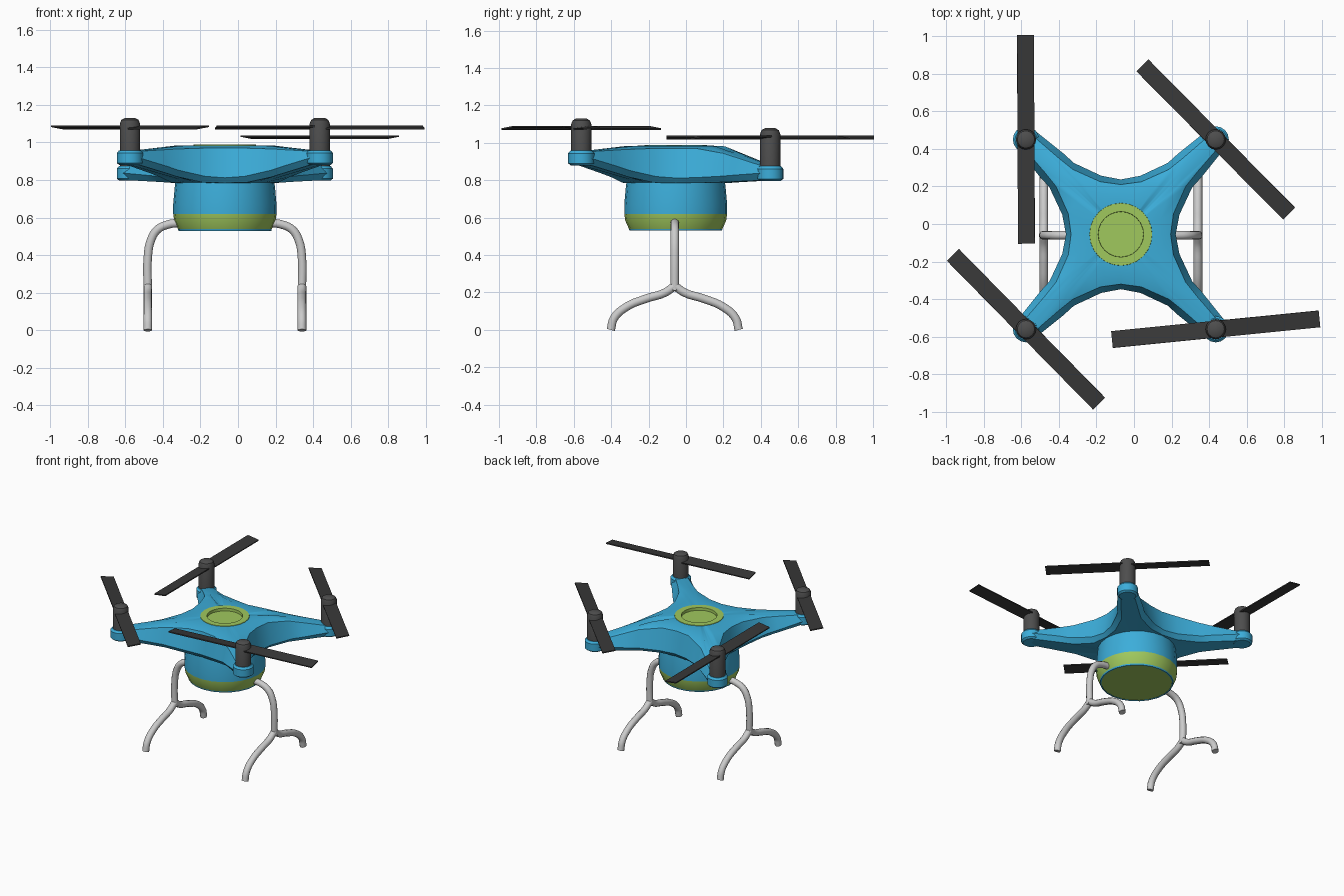
import bpy, bmesh
from math import pi, cos, sin, hypot, atan2, radians
from mathutils import Matrix, Vector

if "Cube" in bpy.data.objects:
    bpy.data.objects.remove(bpy.data.objects["Cube"])

CX, CY = -0.07, -0.055      # body axis
ARM = 0.505                 # motor offset from the axis along x and y


def material(name, rgb):
    m = bpy.data.materials.new(name)
    m.diffuse_color = (*rgb, 1)
    m.use_nodes = True
    m.node_tree.nodes["Principled BSDF"].inputs["Base Color"].default_value = m.diffuse_color
    return m


BLUE = material("blue", (0.045, 0.42, 0.70))
GREEN = material("green", (0.35, 0.58, 0.11))
DARK = material("dark_grey", (0.075, 0.075, 0.075))
BLACK = material("blade_black", (0.04, 0.04, 0.04))


def finish(name, bm, mat, angle=30):
    bmesh.ops.remove_doubles(bm, verts=bm.verts, dist=1e-5)
    bmesh.ops.recalc_face_normals(bm, faces=bm.faces)
    me = bpy.data.meshes.new(name)
    bm.to_mesh(me)
    bm.free()
    ob = bpy.data.objects.new(name, me)
    bpy.context.collection.objects.link(ob)
    if mat:
        me.materials.append(mat)
    bpy.ops.object.select_all(action='DESELECT')
    bpy.context.view_layer.objects.active = ob
    ob.select_set(True)
    bpy.ops.object.shade_smooth_by_angle(angle=radians(angle))
    return ob


def loft(bm, rings):
    vs = [[bm.verts.new(p) for p in r] for r in rings]
    n = len(vs[0])
    for a, b in zip(vs, vs[1:]):
        for i in range(n):
            j = (i + 1) % n
            bm.faces.new((a[i], a[j], b[j], b[i]))
    return vs


def lathe(name, x, y, profile, mat, seg=24, cap_start=False, cap_end=False):
    bm = bmesh.new()
    rings = loft(bm, [[(x + r * cos(2 * pi * i / seg), y + r * sin(2 * pi * i / seg), z)
                       for i in range(seg)] for r, z in profile])
    if cap_start:
        bm.faces.new(rings[0])
    if cap_end:
        bm.faces.new(rings[-1])
    return finish(name, bm, mat)


# Four-armed shell: half-quadrant outlines (axis to diagonal), swept into rings
def outline(half):
    tip = ((half[-1][0] + half[-1][1]) / 2 + 0.02,) * 2
    quad = half + [tip] + [(y, x) for x, y in reversed(half[1:])]
    pts = []
    for k in range(4):
        c, s = round(cos(k * pi / 2)), round(sin(k * pi / 2))
        pts += [(c * x - s * y, s * x + c * y) for x, y in quad]
    return pts


def height(p, centre, front, back, start=0.3):
    t = min(max((hypot(*p) - start) / (0.70 - start), 0), 1)
    return centre + ((front if p[1] < 0 else back) - centre) * t


def place(pts, *z):
    return [(CX + p[0], CY + p[1], height(p, *z)) for p in pts]


def circle_of(pts, r):
    return [(r * cos(atan2(y, x)), r * sin(atan2(y, x))) for x, y in pts]


top = outline([(0.265, 0), (0.28, 0.11), (0.345, 0.255), (0.405, 0.33), (0.53, 0.475)])
wide = outline([(0.292, 0), (0.312, 0.105), (0.38, 0.25), (0.43, 0.305), (0.55, 0.455)])
low = outline([(0.272, 0), (0.285, 0.115), (0.345, 0.25), (0.40, 0.315), (0.535, 0.47)])
hub = circle_of(top, 0.16)
mid = [((a[0] + b[0]) / 2, (a[1] + b[1]) / 2) for a, b in zip(hub, top)]
bm = bmesh.new()
loft(bm, [place(hub, 0.985, 0.985, 0.985),
          place(mid, 0.984, 0.955, 0.875, 0.33),
          place(top, 0.970, 0.952, 0.872, 0.33),
          place(wide, 0.812, 0.918, 0.838),
          place(low, 0.785, 0.885, 0.800),
          place(circle_of(low, 0.25), 0.785, 0.785, 0.785)])
finish("body_shell", bm, BLUE, 35)

# Green top ring with a sunken disc
lathe("top_ring", CX, CY, [(0.168, 0.980), (0.166, 0.988), (0.121, 0.988), (0.120, 0.968)],
      GREEN, cap_end=True)

# Belly drum, green band, lip and bottom disc
lathe("belly_drum", CX, CY, [(0.262, 0.80), (0.267, 0.76), (0.275, 0.67), (0.275, 0.62)], BLUE)
lathe("belly_band", CX, CY, [(0.275, 0.622), (0.270, 0.585), (0.250, 0.54)], GREEN)
lathe("belly_lip", CX, CY, [(0.250, 0.54), (0.247, 0.53), (0.239, 0.53), (0.239, 0.536)], BLUE)
lathe("belly_bottom", CX, CY, [(0.240, 0.533)], GREEN, cap_end=True)


# Motor pods, motors and two-bladed propellers
def rotor(name, sx, sy, angle):
    x, y = CX + sx * ARM, CY + sy * ARM
    z0 = 0.88 if sy < 0 else 0.797
    top_z = 1.13 if sy < 0 else 1.078
    lathe(name + "_pod", x, y, [(0.057, z0), (0.070, z0 + 0.010), (0.070, z0 + 0.064),
                                (0.058, z0 + 0.078)], BLUE, 16, True, True)
    lathe(name + "_motor", x, y, [(0.054, z0 + 0.06), (0.054, top_z - 0.03),
                                  (0.046, top_z - 0.010), (0.028, top_z)], DARK, 16, True, True)
    bm = bmesh.new()
    for turn in (0, pi):
        m = (Matrix.Translation((x, y, top_z - 0.05)) @ Matrix.Rotation(radians(angle) + turn, 4, 'Z')
             @ Matrix.Rotation(radians(8), 4, 'X') @ Matrix.Translation((0.29, 0, 0))
             @ Matrix.Diagonal((0.53, 0.09, 0.008, 1)))
        bmesh.ops.create_cube(bm, size=1, matrix=m)
    finish(name + "_propeller", bm, BLACK)


rotor("front_left", -1, -1, -45.5)
rotor("front_right", 1, -1, 5.7)
rotor("back_left", -1, 1, 90.3)
rotor("back_right", 1, 1, -45.3)


# Landing legs: a bent tube and a forked foot on each side
def tube(name, pts, r):
    cu = bpy.data.curves.new(name, 'CURVE')
    cu.dimensions = '3D'
    cu.bevel_depth, cu.bevel_resolution, cu.resolution_u = r, 3, 5
    cu.use_fill_caps = True
    sp = cu.splines.new('BEZIER')
    sp.bezier_points.add(len(pts) - 1)
    for b, p in zip(sp.bezier_points, pts):
        b.co = p
        b.handle_left_type = b.handle_right_type = 'AUTO'
    ob = bpy.data.objects.new(name, cu)
    bpy.context.collection.objects.link(ob)
    bpy.ops.object.select_all(action='DESELECT')
    bpy.context.view_layer.objects.active = ob
    ob.select_set(True)
    bpy.ops.object.convert(target='MESH')
    bpy.ops.object.shade_smooth_by_angle(angle=radians(40))


leg = [(0.24, 0.572), (0.30, 0.564), (0.36, 0.535), (0.395, 0.475), (0.41, 0.39), (0.41, 0.21)]
foot = [(0.342, 0.0), (0.325, 0.062), (0.26, 0.122), (0.15, 0.168), (0.055, 0.198), (0, 0.235)]
for side, s in (("left", -1), ("right", 1)):
    tube(side + "_leg", [(CX + s * x, CY - 0.005, z) for x, z in leg], 0.0235)
    for end, f in (("front", -1), ("back", 1)):
        tube(f"{side}_{end}_foot",
             [(CX + s * 0.41, CY - 0.005 + f * y, z) for y, z in foot], 0.0235)
